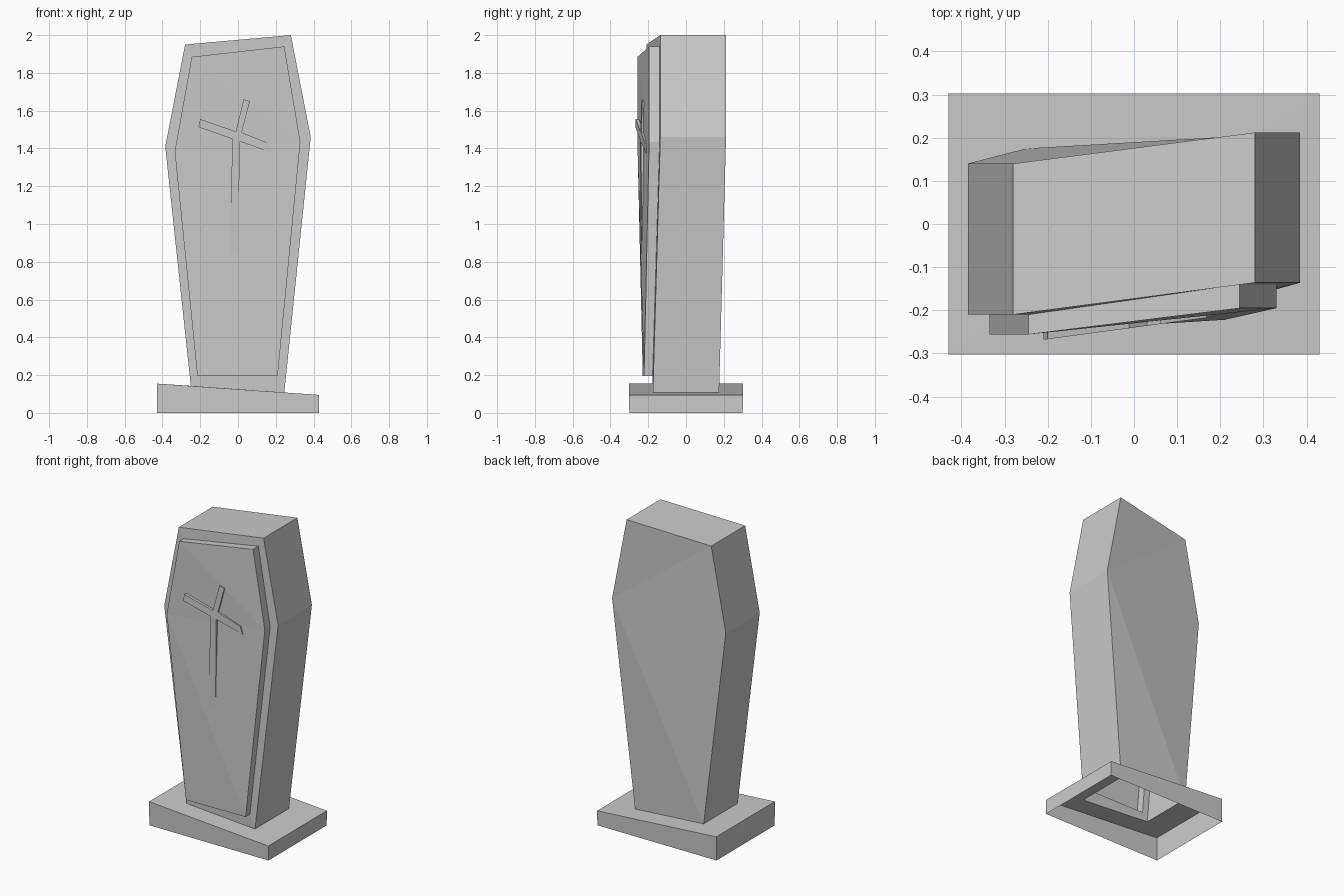
import bpy
import bmesh

cube = bpy.data.objects.get("Cube")
if cube:
    bpy.data.objects.remove(cube, do_unlink=True)

stone = bpy.data.materials.new("plain_grey")
stone.use_nodes = True
stone.diffuse_color = (0.6, 0.6, 0.6, 1)
stone.node_tree.nodes["Principled BSDF"].inputs["Base Color"].default_value = (0.6, 0.6, 0.6, 1)


def build(name, loops, closed, caps=()):
    """Join successive point loops with quads, then add cap faces (loop, corner indices)."""
    bm = bmesh.new()
    rings = [[bm.verts.new(p) for p in loop] for loop in loops]
    for a, b in zip(rings, rings[1:]):
        n = len(a)
        for i in range(n if closed else n - 1):
            j = (i + 1) % n
            bm.faces.new((a[i], a[j], b[j], b[i]))
    for ring, corners in caps:
        bm.faces.new([rings[ring][c] for c in corners])
    bmesh.ops.recalc_face_normals(bm, faces=bm.faces)
    mesh = bpy.data.meshes.new(name)
    bm.to_mesh(mesh)
    bm.free()
    mesh.materials.append(stone)
    obj = bpy.data.objects.new(name, mesh)
    bpy.context.collection.objects.link(obj)
    return obj


def with_depth(outline, depths):
    return [(x, y, z) for (x, z), y in zip(outline, depths)]


# Outlines run: top left, top right, mid right, bottom right, bottom left, mid left
body = [(-0.28, 1.95), (0.28, 2.0), (0.385, 1.46), (0.245, 0.108), (-0.25, 0.143), (-0.385, 1.41)]
panel = [(-0.245, 1.885), (0.245, 1.94), (0.33, 1.435), (0.21, 0.195), (-0.215, 0.195), (-0.335, 1.385)]


def twisted(left, right, bottom):
    return (left, right, right, bottom, bottom, left)


back = with_depth(body, twisted(0.14, 0.212, 0.175))
front = with_depth(body, twisted(-0.21, -0.136, -0.175))
lid_back = with_depth(panel, twisted(-0.21, -0.14, -0.177))
lid_front = with_depth(panel, (-0.256, -0.195, -0.195, -0.222, -0.229, -0.256))

# Coffin body: warped back, sides and front rim, open underneath
coffin = build("coffin_body", [back, front, lid_back], True,
               [(0, (0, 1, 2)), (0, (0, 2, 5)), (0, (5, 2, 4)), (0, (4, 2, 3))])
bm = bmesh.new()
bm.from_mesh(coffin.data)
floor = [f for f in bm.faces if f.calc_center_median().z < 0.13]
bmesh.ops.delete(bm, geom=floor, context="FACES_ONLY")
bm.to_mesh(coffin.data)
bm.free()

# Raised lid panel
build("coffin_lid", [lid_back, lid_front], True,
      [(1, (0, 1, 2)), (1, (0, 2, 5)), (1, (5, 2, 3)), (1, (5, 3, 4))])

# Crooked cross, sinking into the lid towards its foot
cross = [(0.03, 1.66), (0.063, 1.65), (0.02, 1.485), (0.168, 1.425), (0.183, 1.375), (0.01, 1.437),
         (0.0, 0.84), (-0.043, 0.84), (-0.03, 1.45), (-0.21, 1.513), (-0.2, 1.555), (-0.012, 1.49)]


def cross_loop(offset):
    return [(x, offset + 0.135 * x + 0.013 * max(0, 1.43 - z), z) for x, z in cross]


build("cross", [cross_loop(-0.222), cross_loop(-0.24)], True,
      [(1, (0, 1, 2, 11)), (1, (2, 3, 4, 5)), (1, (5, 6, 7, 8)), (1, (8, 9, 10, 11)), (1, (2, 5, 8, 11))])

# Sloping plinth, hollow below, with a hole under the coffin
corners = [(-1, -1), (1, -1), (1, 1), (-1, 1)]
ground = [(0.43 * x, 0.3 * y, 0) for x, y in corners]
top = [(0.43 * x, 0.302 * y, 0.125 - 0.03 * x) for x, y in corners]
hole = [(0.2475 * x - 0.0025, 0.175 * y, 0.1255 - 0.0175 * x) for x, y in corners]
build("plinth", [ground, top, hole], True)
